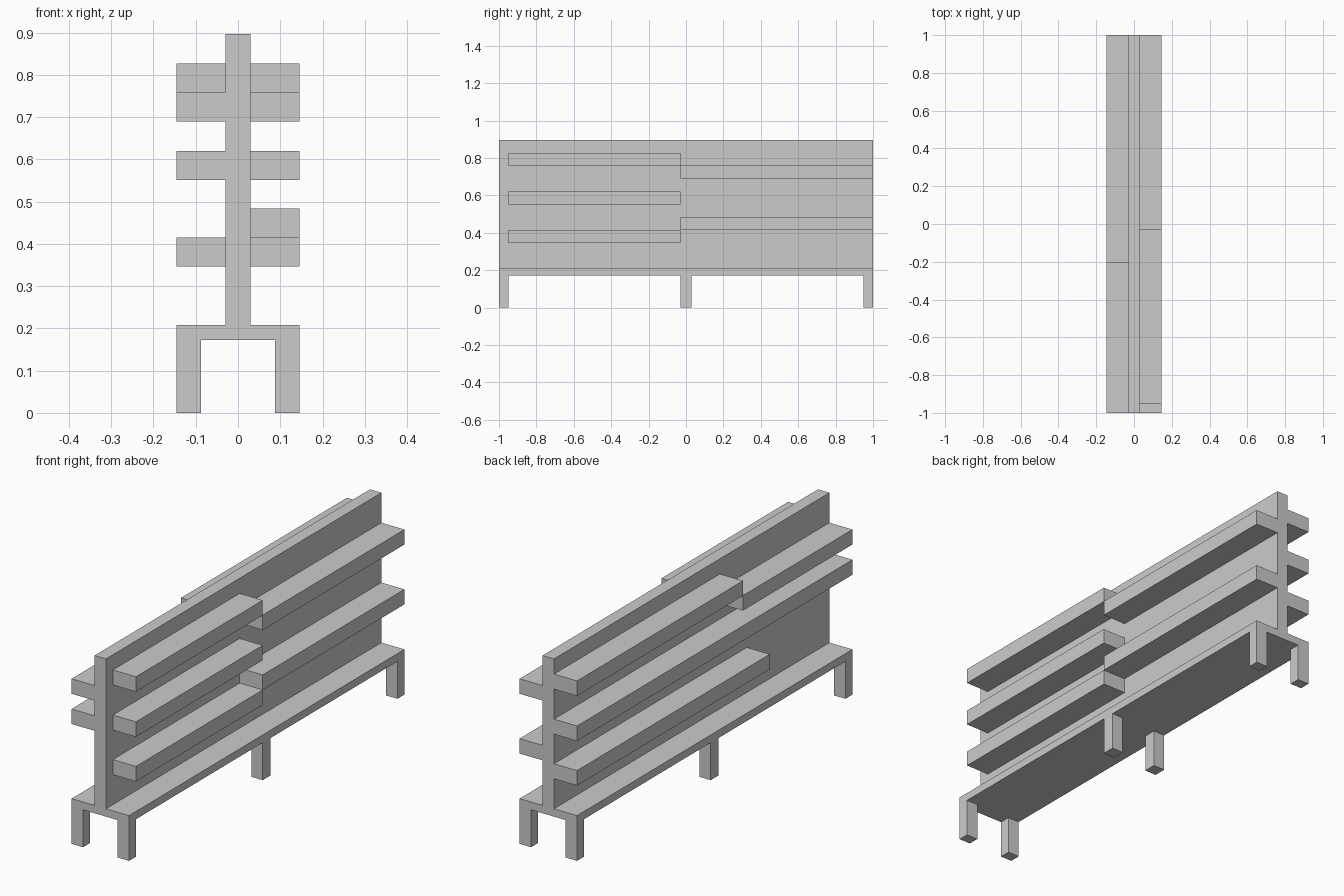
import bpy
import bmesh
from mathutils import Vector

cube = bpy.data.objects.get("Cube")
if cube:
    bpy.data.objects.remove(cube, do_unlink=True)

# Single painted finish
grey = bpy.data.materials.new("light_grey")
grey.use_nodes = True
colour = (0.6, 0.6, 0.6, 1)
grey.diffuse_color = colour
grey.node_tree.nodes["Principled BSDF"].inputs["Base Color"].default_value = colour

HALF_W = 0.146      # half width of the base and shelves
PANEL = 0.029       # half thickness of the upright panel
HALF_L = 1.0        # half length
BASE_LOW, BASE_TOP, TOP = 0.172, 0.208, 0.897
THICK = 0.069       # shelf thickness


def box(name, x, y, z):
    """Box spanning the given (low, high) ranges."""
    lo, hi = (Vector(c) for c in zip(x, y, z))
    bm = bmesh.new()
    bmesh.ops.create_cube(bm, size=1)
    bmesh.ops.scale(bm, vec=hi - lo, verts=bm.verts)
    bmesh.ops.translate(bm, vec=(lo + hi) / 2, verts=bm.verts)
    mesh = bpy.data.meshes.new(name)
    bm.to_mesh(mesh)
    bm.free()
    mesh.materials.append(grey)
    obj = bpy.data.objects.new(name, mesh)
    bpy.context.collection.objects.link(obj)
    return obj


def span(side, inner, outer):
    """Sideways range on the left (+1) or right (-1)."""
    return sorted((side * inner, side * outer))


# Base deck and upright panel
box("base", (-HALF_W, HALF_W), (-HALF_L, HALF_L), (BASE_LOW, BASE_TOP))
box("upright_panel", (-PANEL, PANEL), (-HALF_L, HALF_L), (BASE_TOP, TOP))

# Three pairs of legs
leg_rows = {"front": (-1, -0.95), "middle": (-0.029, 0.029), "back": (0.95, 1)}
for side, side_name in ((1, "left"), (-1, "right")):
    for row, y in leg_rows.items():
        box(f"{row}_{side_name}_leg", span(side, 0.088, HALF_W), y, (0, BASE_LOW))

# Shelves: side, start, end, underside height
shelves = {
    "left_front_top_shelf": (1, -0.95, -0.029, 0.758),
    "left_front_middle_shelf": (1, -0.95, -0.029, 0.551),
    "left_front_low_shelf": (1, -0.95, -0.029, 0.346),
    "left_back_top_shelf": (1, -0.029, 1, 0.69),
    "left_back_low_shelf": (1, -0.029, 1, 0.415),
    "right_back_top_shelf": (-1, -0.205, 1, 0.758),
    "right_front_top_shelf": (-1, -1, -0.205, 0.69),
    "right_middle_shelf": (-1, -1, 1, 0.551),
    "right_low_shelf": (-1, -0.4, 1, 0.346),
}
for name, (side, start, end, z) in shelves.items():
    box(name, span(side, PANEL, HALF_W), (start, end), (z, z + THICK))
